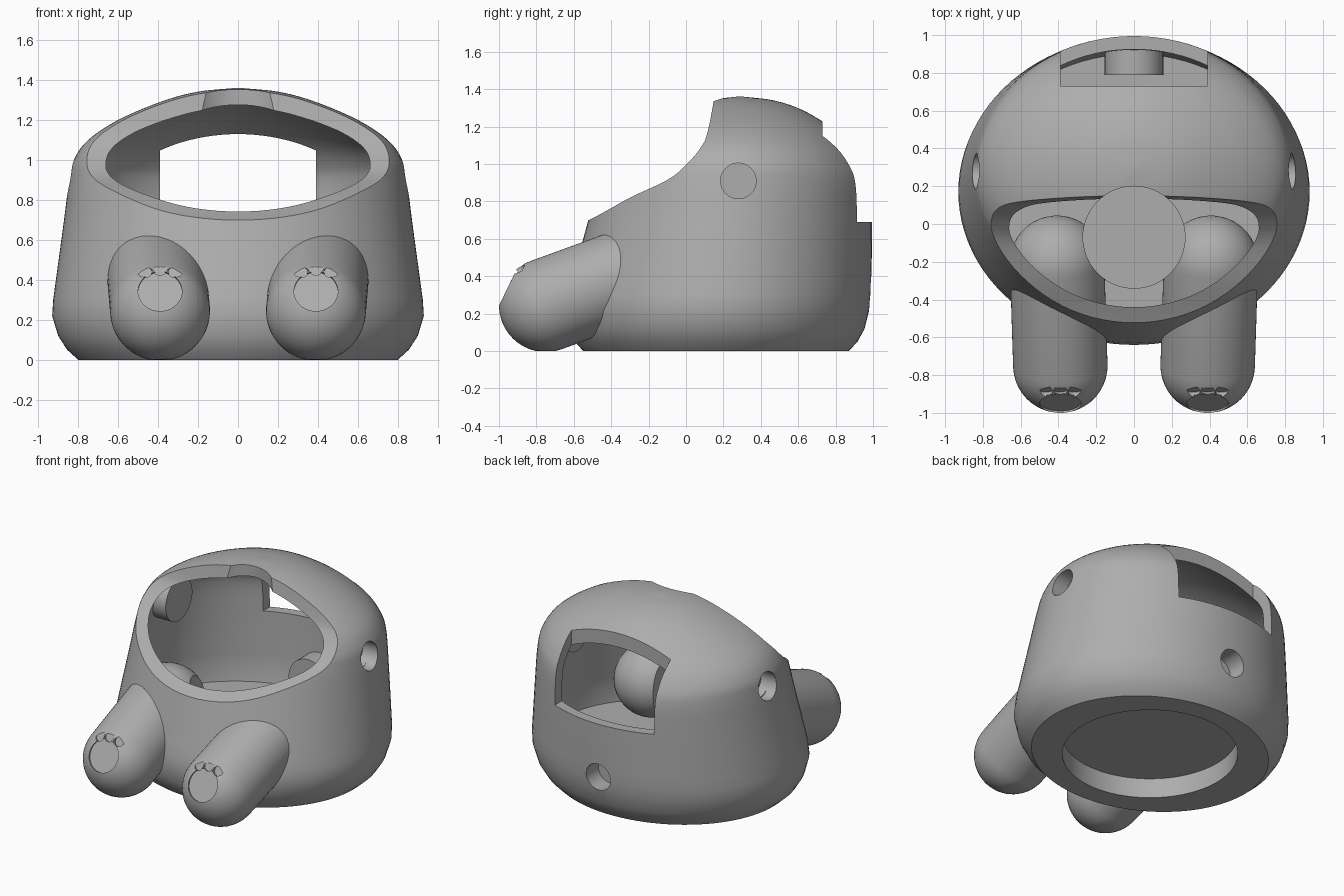
import bpy, bmesh, math
from mathutils import Matrix, Vector

if "Cube" in bpy.data.objects:
    bpy.data.objects.remove(bpy.data.objects["Cube"])

grey = bpy.data.materials.new("plain_grey")
grey.use_nodes = True
COLOUR = (0.42, 0.42, 0.42, 1)
grey.diffuse_color = COLOUR
grey.node_tree.nodes["Principled BSDF"].inputs["Base Color"].default_value = COLOUR


def finish(bm, name):
    bmesh.ops.recalc_face_normals(bm, faces=bm.faces)
    me = bpy.data.meshes.new(name)
    bm.to_mesh(me)
    bm.free()
    me.materials.append(grey)
    ob = bpy.data.objects.new(name, me)
    bpy.context.collection.objects.link(ob)
    return ob


def loft(name, rings, sides=96, matrix=None, floor=None):
    """Skin elliptical rings given as (height, x radius, y radius, y centre)."""
    bm = bmesh.new()
    loops = []
    for z, rx, ry, cy in rings:
        angles = [math.tau * i / sides for i in range(sides)]
        loops.append([bm.verts.new((rx * math.cos(a), cy + ry * math.sin(a), z)) for a in angles])
    for lo, hi in zip(loops, loops[1:]):
        for i in range(sides):
            j = (i + 1) % sides
            bm.faces.new((lo[i], lo[j], hi[j], hi[i]))
    bm.faces.new(loops[0][::-1])
    bm.faces.new(loops[-1])
    if matrix:
        bm.transform(matrix)
    if floor is not None:
        for v in bm.verts:
            v.co.z = max(v.co.z, floor)
    return finish(bm, name)


def rod(name, start, end, radius, sides=48):
    start, end = Vector(start), Vector(end)
    axis = end - start
    m = Matrix.Translation(start) @ axis.to_track_quat('Z', 'Y').to_matrix().to_4x4()
    return loft(name, [(0, radius, radius, 0), (axis.length, radius, radius, 0)], sides, m)


def prism(name, outline, half):
    """Extrude a (y, z) outline along x."""
    bm = bmesh.new()
    face = bm.faces.new([bm.verts.new((-half, y, z)) for y, z in outline])
    out = bmesh.ops.extrude_face_region(bm, geom=[face])
    verts = [g for g in out["geom"] if isinstance(g, bmesh.types.BMVert)]
    bmesh.ops.translate(bm, verts=verts, vec=(2 * half, 0, 0))
    return finish(bm, name)


def combine(ob, operation, tools, keep=False):
    for tool in tools:
        mod = ob.modifiers.new(tool.name, 'BOOLEAN')
        mod.operation, mod.solver, mod.object = operation, 'EXACT', tool
    bpy.context.view_layer.update()
    result = bpy.data.meshes.new_from_object(ob.evaluated_get(bpy.context.evaluated_depsgraph_get()))
    ob.modifiers.clear()
    ob.data = result
    if not keep:
        for tool in tools:
            bpy.data.objects.remove(tool)


def smooth(curve, steps=6):
    """Catmull-Rom through the given points."""
    pts = [Vector(p) for p in curve]
    pts = [2 * pts[0] - pts[1]] + pts + [2 * pts[-1] - pts[-2]]
    out = []
    for a, b, c, d in zip(pts, pts[1:], pts[2:], pts[3:]):
        for i in range(steps):
            t = i / steps
            out.append(0.5 * (2 * b + (c - a) * t + (2 * a - 5 * b + 4 * c - d) * t * t
                              + (3 * b - a - 3 * c + d) * t ** 3))
    return out + [pts[-2]]


# Outer shell rings: height, x radius, y radius, y centre
shell = [(0, .80, .71, .16), (.05, .855, .755, .162), (.12, .90, .79, .165),
         (.22, .93, .81, .17), (.3, .925, .81, .18), (.69, .872, .76, .235),
         (.9, .845, .725, .262), (1.0, .822, .68, .27), (1.1, .75, .61, .27),
         (1.2, .60, .50, .27), (1.29, .39, .34, .28), (1.34, .21, .18, .29),
         (1.36, .02, .02, .29)]
upper = smooth(shell[4:], 5)
body = loft("body", shell[:4] + [tuple(r) for r in upper])

# Hollow inside, following the shell
WALL, FLOOR = .07, .19
inner = [(FLOOR, .85, .73, .17)]
inner += [(z - WALL * max(0, (z - .8) / .56), max(rx - WALL, .01), max(ry - WALL, .01), cy)
          for z, rx, ry, cy in upper if rx > .1]
combine(body, 'DIFFERENCE', [loft("cavity", inner)])

# Bosses on the inner walls, then their blind holes
combine(body, 'UNION', [rod("side_boss", (s * .66, .28, .91), (s * .78, .28, .91), .15) for s in (-1, 1)]
        + [rod("back_boss", (0, .79, .31), (0, .92, .31), .155)])
holes = [rod("side_hole", (s * .72, .28, .91), (s * 1.1, .28, .91), .095) for s in (-1, 1)]
holes.append(rod("back_hole", (0, .85, .31), (0, 1.2, .31), .095))

# Sloped face opening, rear window, top notch and base recess
slope = smooth([(-.9, .52), (-.52, .70), (-.3, .82), (-.1, .915), (0, .995),
                (.08, 1.09), (.115, 1.17), (.15, 1.35), (.17, 1.5)])
opening = prism("opening", [tuple(p) for p in slope] + [(-.9, 1.5)], 1.2)
window = prism("window", [(.73, .69), (1.3, .69), (1.3, 1.24), (.73, 1.24)], .39)
recess = rod("base_recess", (0, .16, -.1), (0, .16, .14), .565, 80)
notch = rod("notch", (0, -.07, FLOOR - .02), (0, -.07, 1.6), .27, 64)
combine(body, 'DIFFERENCE', holes + [opening, window, recess])
combine(body, 'DIFFERENCE', [notch], keep=True)

# Legs: slanted capsules with paw pads pressed into the soles
R, TILT, LENGTH = .25, math.radians(20), .58
arc = [math.radians(-88 + 8 * i) for i in range(12)]
capsule = [(R * math.sin(a), R * math.cos(a), R * math.cos(a), 0) for a in arc]
capsule += [(LENGTH - z, r, r, 0) for z, r, _, _ in reversed(capsule)]
parts = [body]
for side, name in ((1, "left_leg"), (-1, "right_leg")):
    foot = Vector((side * .39, -.75, .245))
    axis = Vector((side * .03, math.cos(TILT), math.sin(TILT)))
    m = Matrix.Translation(foot) @ axis.to_track_quat('Z', 'Y').to_matrix().to_4x4()
    leg = loft(name, capsule, 64, m, floor=0)
    sole = Vector((0, -.9, .436))
    pads = [rod("pad", foot + sole * .213, foot + sole * .4, .11)]
    for dx, dz in ((-.075, .19), (0, .205), (.075, .19)):
        toe = foot + Vector((dx, -.125, dz))
        pads.append(rod("toe", toe, toe + sole * .2, .035, 24))
    combine(leg, 'DIFFERENCE', pads)
    combine(leg, 'DIFFERENCE', [notch], keep=True)
    parts.append(leg)
bpy.data.objects.remove(notch)

# Smooth shading with crisp edges
bpy.ops.object.select_all(action='DESELECT')
for ob in parts:
    ob.select_set(True)
bpy.context.view_layer.objects.active = body
bpy.ops.object.shade_smooth_by_angle(angle=math.radians(30))
